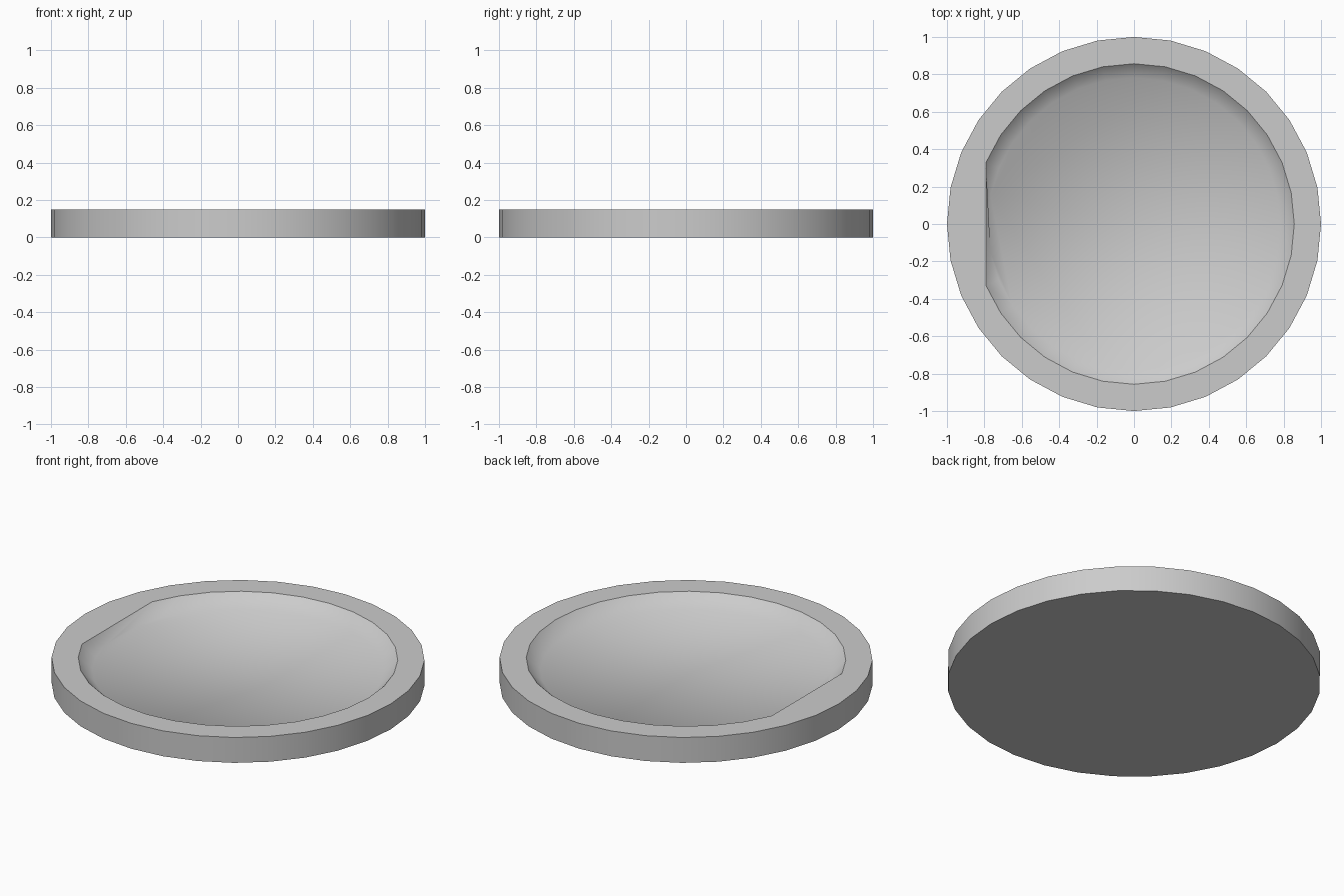
import bpy, bmesh, math

SIDES = 32
HEIGHT, FLOOR = 0.15, 0.08

if "Cube" in bpy.data.objects:
    bpy.data.objects.remove(bpy.data.objects["Cube"])

# Plain grey material
grey = bpy.data.materials.new("light_grey")
grey.use_nodes = True
grey.diffuse_color = (0.6, 0.6, 0.6, 1)
grey.node_tree.nodes["Principled BSDF"].inputs["Base Color"].default_value = (0.6, 0.6, 0.6, 1)

bm = bmesh.new()


def ring(radius, z):
    angles = [math.tau * i / SIDES for i in range(SIDES)]
    return [bm.verts.new((radius * math.cos(a), radius * math.sin(a), z)) for a in angles]


def bridge(lower, upper):
    """Join two rings; repeated vertices turn quads into triangles."""
    for i in range(SIDES):
        j = (i + 1) % SIDES
        corners = list(dict.fromkeys([lower[i], lower[j], upper[j], upper[i]]))
        bm.faces.new(corners)


base = ring(1.0, 0)
outer = ring(1.0, HEIGHT)
rim = ring(0.857, HEIGHT)
well = ring(0.782, FLOOR)

# Straight chord across the rim on the -x side
half = SIDES // 2
start, end = half - 2, half + 2
for i in range(start + 1, end):
    bm.verts.remove(rim[i])
    rim[i] = rim[start] if i <= half else rim[end]

# Outer wall, flat rim, sloping inner wall, floor and underside
bridge(base, outer)
bridge(outer, rim)
bridge(rim, well)
bm.faces.new(well)
bm.faces.new(base[::-1])

# Smooth shading with crisp outer and rim edges
rings = [set(base), set(outer), set(rim)]
for face in bm.faces:
    face.smooth = True
for edge in bm.edges:
    if any(set(edge.verts) <= r for r in rings):
        edge.smooth = False

mesh = bpy.data.meshes.new("round_tray")
bm.to_mesh(mesh)
bm.free()
mesh.materials.append(grey)
tray = bpy.data.objects.new("round_tray", mesh)
bpy.context.collection.objects.link(tray)
